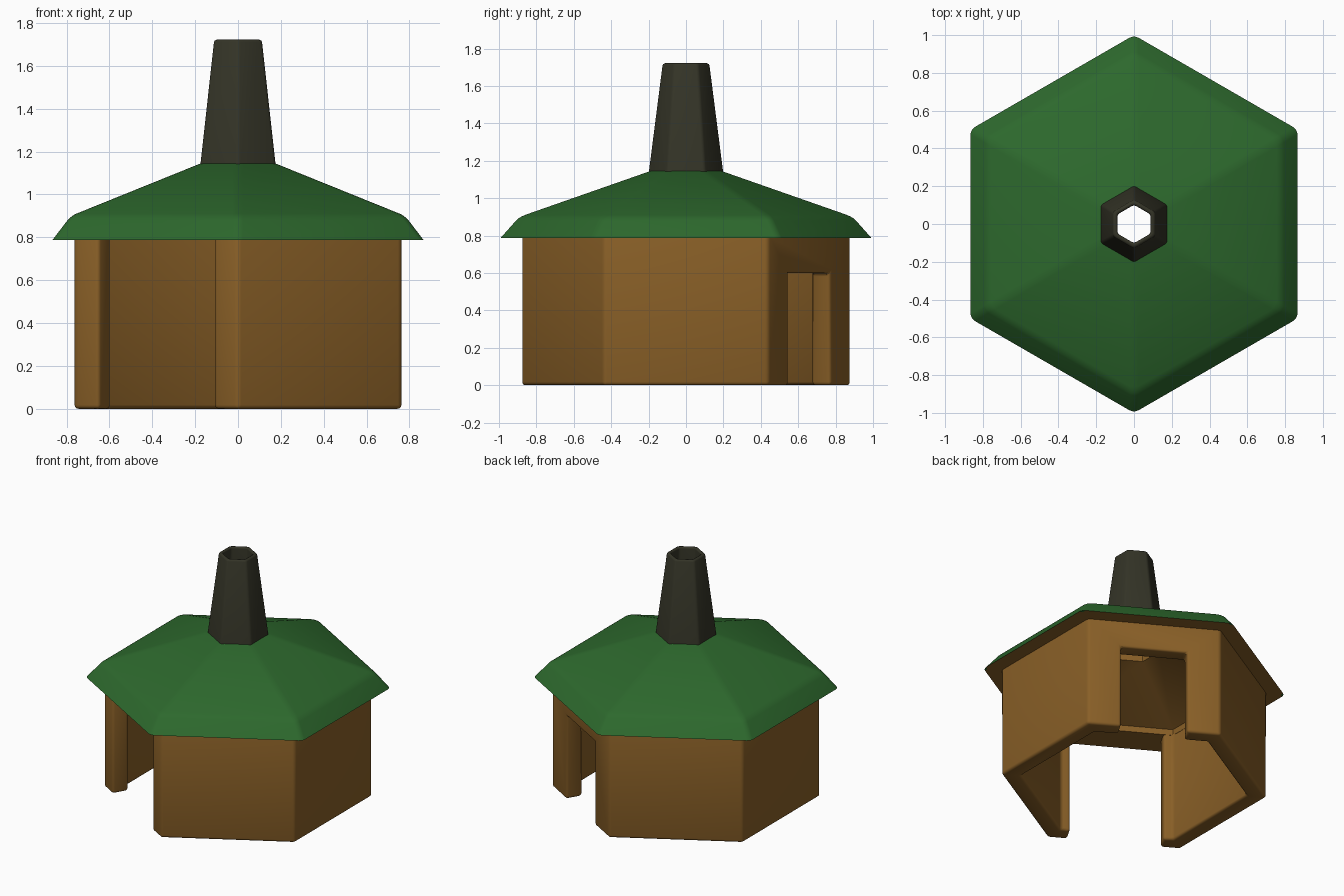
import bpy, bmesh
from math import radians, cos, sin, hypot

if "Cube" in bpy.data.objects:
    bpy.data.objects.remove(bpy.data.objects["Cube"])


def material(name, rgb):
    m = bpy.data.materials.new(name)
    m.diffuse_color = (*rgb, 1)
    m.use_nodes = True
    m.node_tree.nodes["Principled BSDF"].inputs["Base Color"].default_value = m.diffuse_color
    return m


wood = material("wood", (0.25, 0.115, 0.02))
green = material("green_roofing", (0.026, 0.14, 0.026))
dark = material("dark_stone", (0.034, 0.034, 0.02))


def hex_ring(name, profile, mats, seg_mat=None, bevel_if=None):
    """Six-sided lathe of a closed (radius, z) profile."""
    bm = bmesh.new()
    weight = bm.edges.layers.float.new("bevel_weight_edge")
    rings = [[bm.verts.new((r * cos(radians(30 + 60 * k)),
                            r * sin(radians(30 + 60 * k)), z))
              for r, z in profile] for k in range(6)]
    n = len(profile)
    for k in range(6):
        a, b = rings[k], rings[(k + 1) % 6]
        for i in range(n):
            j = (i + 1) % n
            f = bm.faces.new((a[i], b[i], b[j], a[j]))
            f.material_index = seg_mat[i] if seg_mat else 0
    bmesh.ops.recalc_face_normals(bm, faces=bm.faces)
    if bevel_if:
        for e in bm.edges:
            e[weight] = 1.0 if bevel_if(e) else 0.0
    me = bpy.data.meshes.new(name)
    bm.to_mesh(me)
    bm.free()
    ob = bpy.data.objects.new(name, me)
    bpy.context.collection.objects.link(ob)
    for m in mats:
        me.materials.append(m)
    return ob


def activate(ob):
    bpy.ops.object.select_all(action='DESELECT')
    ob.select_set(True)
    bpy.context.view_layer.objects.active = ob


def cut_opening(ob, angle, width, height):
    """Cut a doorway from the ground up through the wall facing angle."""
    a = radians(angle)
    bpy.ops.mesh.primitive_cube_add(
        size=1, location=(0.7 * cos(a), 0.7 * sin(a), (height - 0.2) / 2),
        rotation=(0, 0, a))
    cutter = bpy.context.object
    cutter.name = "doorway_cutter"
    cutter.hide_render = True
    cutter.scale = (0.4, width, height + 0.2)
    mod = ob.modifiers.new("doorway", 'BOOLEAN')
    mod.operation, mod.solver, mod.object = 'DIFFERENCE', 'EXACT', cutter
    activate(ob)
    bpy.ops.object.modifier_apply(modifier=mod.name)
    bpy.data.objects.remove(cutter)


def soften(ob, width, limit):
    mod = ob.modifiers.new("soft_edges", 'BEVEL')
    mod.width, mod.segments, mod.limit_method = width, 3, limit
    activate(ob)
    bpy.ops.object.modifier_apply(modifier=mod.name)
    bpy.ops.object.shade_smooth_by_angle(angle=radians(32))


# Walls: wide front entrance and a smaller rear door
walls = hex_ring("walls", [(0.88, 0), (0.88, 0.81), (0.747, 0.81), (0.747, 0)],
                 [wood])
cut_opening(walls, 240, 0.62, 0.9)
cut_opening(walls, 60, 0.44, 0.6)
soften(walls, 0.018, 'ANGLE')

# Roof: green outside, wooden eaves and sloped ceiling
roof = hex_ring(
    "roof",
    [(1, 0.787), (0.9, 0.9), (0.2, 1.145), (0.165, 1.145), (0.165, 1.03),
     (0.745, 0.83), (0.745, 0.787)],
    [green, wood], [0, 0, 0, 1, 1, 1, 1],
    lambda e: max(v.co.z for v in e.verts) > 0.85
    and any(hypot(v.co.x, v.co.y) > 0.8 for v in e.verts))
soften(roof, 0.025, 'WEIGHT')

# Chimney: tapering open tube
chimney = hex_ring(
    "chimney", [(0.203, 1.135), (0.128, 1.722), (0.1, 1.722), (0.168, 1.135)],
    [dark], None, lambda e: max(v.co.z for v in e.verts) > 1.5)
soften(chimney, 0.012, 'WEIGHT')
